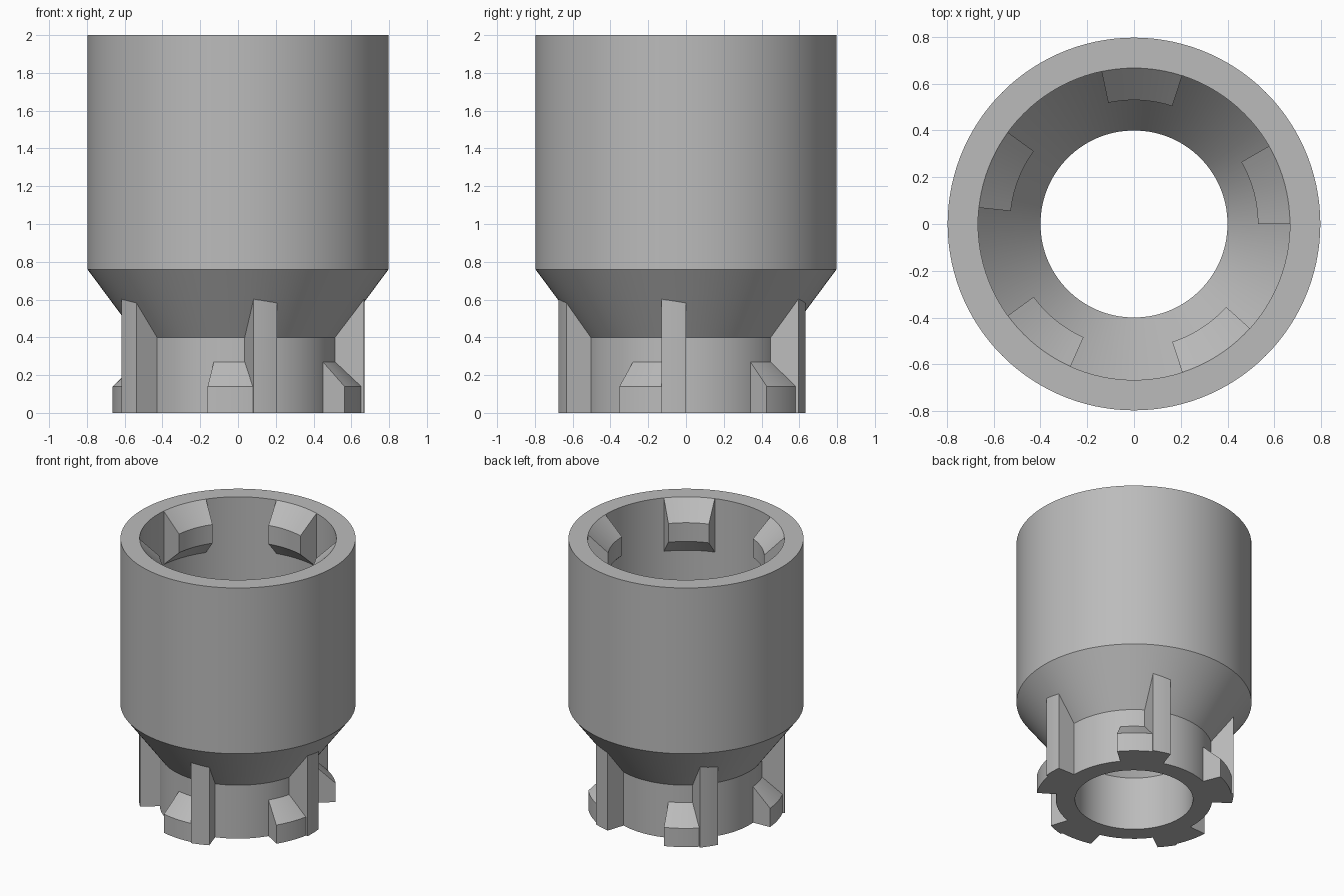
import bpy
import bmesh
from math import cos, sin, radians

cube = bpy.data.objects.get("Cube")
if cube:
    bpy.data.objects.remove(cube, do_unlink=True)

grey = bpy.data.materials.new("plain grey")
grey.use_nodes = True
colour = (0.5, 0.5, 0.5, 1)
grey.diffuse_color = colour
grey.node_tree.nodes["Principled BSDF"].inputs["Base Color"].default_value = colour


def polar(r, angle, z):
    return (r * cos(radians(angle)), r * sin(radians(angle)), z)


def finish(bm, name):
    bmesh.ops.recalc_face_normals(bm, faces=bm.faces)
    mesh = bpy.data.meshes.new(name)
    bm.to_mesh(mesh)
    bm.free()
    mesh.materials.append(grey)
    obj = bpy.data.objects.new(name, mesh)
    bpy.context.collection.objects.link(obj)
    bpy.ops.object.select_all(action='DESELECT')
    obj.select_set(True)
    bpy.context.view_layer.objects.active = obj
    bpy.ops.object.shade_smooth_by_angle(angle=radians(20))
    return obj


def bridge(bm, a, b):
    n = len(a)
    for i in range(n):
        j = (i + 1) % n
        bm.faces.new((a[i], a[j], b[j], b[i]))


def lathe(name, profile, segments=120):
    """Closed (radius, z) profile turned about the z axis."""
    bm = bmesh.new()
    rings = [[bm.verts.new(polar(r, 360 * s / segments, z)) for r, z in profile]
             for s in range(segments)]
    for s in range(segments):
        bridge(bm, rings[s], rings[(s + 1) % segments])
    return finish(bm, name)


def repeated_sweep(name, start, end, steps, count=5):
    """Sweep (radius, angle, z) sections from start to end, around the axis."""
    bm = bmesh.new()
    for k in range(count):
        turn = 360 * k / count
        rings = []
        for s in range(steps + 1):
            ring = []
            for p, q in zip(start, end):
                r, a, z = (u + (v - u) * s / steps for u, v in zip(p, q))
                ring.append(bm.verts.new(polar(r, a + turn, z)))
            rings.append(ring)
        for a, b in zip(rings, rings[1:]):
            bridge(bm, a, b)
        bm.faces.new(rings[0])
        bm.faces.new(rings[-1])
    return finish(bm, name)


def at_angle(profile, angle):
    return [(r, angle, z) for r, z in profile]


# Hollow sleeve: wide cup, tapered shoulder and narrow neck
lathe("sleeve_body", [
    (0.53, 0), (0.53, 0.4), (0.797, 0.76), (0.797, 2),
    (0.667, 2), (0.667, 0.76), (0.4, 0.4), (0.4, 0)])

# Chamfered lugs inside the cup mouth
inner_lug = [(0.7, 1.99), (0.667, 2), (0.53, 1.87), (0.53, 1.73),
             (0.667, 1.6), (0.7, 1.6)]
repeated_sweep("inner_lugs", at_angle(inner_lug, 0), at_angle(inner_lug, 30), 10)

# Chamfered lugs around the foot of the neck
outer_lug = [(0.5, 0), (0.665, 0), (0.665, 0.14), (0.53, 0.27), (0.5, 0.27)]
repeated_sweep("outer_lugs", at_angle(outer_lug, 256), at_angle(outer_lug, 280), 8)

# Tall stop ribs beside the lugs, running up into the shoulder
rib_start = [(0.5, 273, 0), (0.68, 277, 0), (0.68, 277, 0.61), (0.5, 273, 0.44)]
rib_end = [(0.5, 288, 0), (0.665, 288, 0), (0.665, 288, 0.6), (0.5, 288, 0.44)]
repeated_sweep("stop_ribs", rib_start, rib_end, 4)
